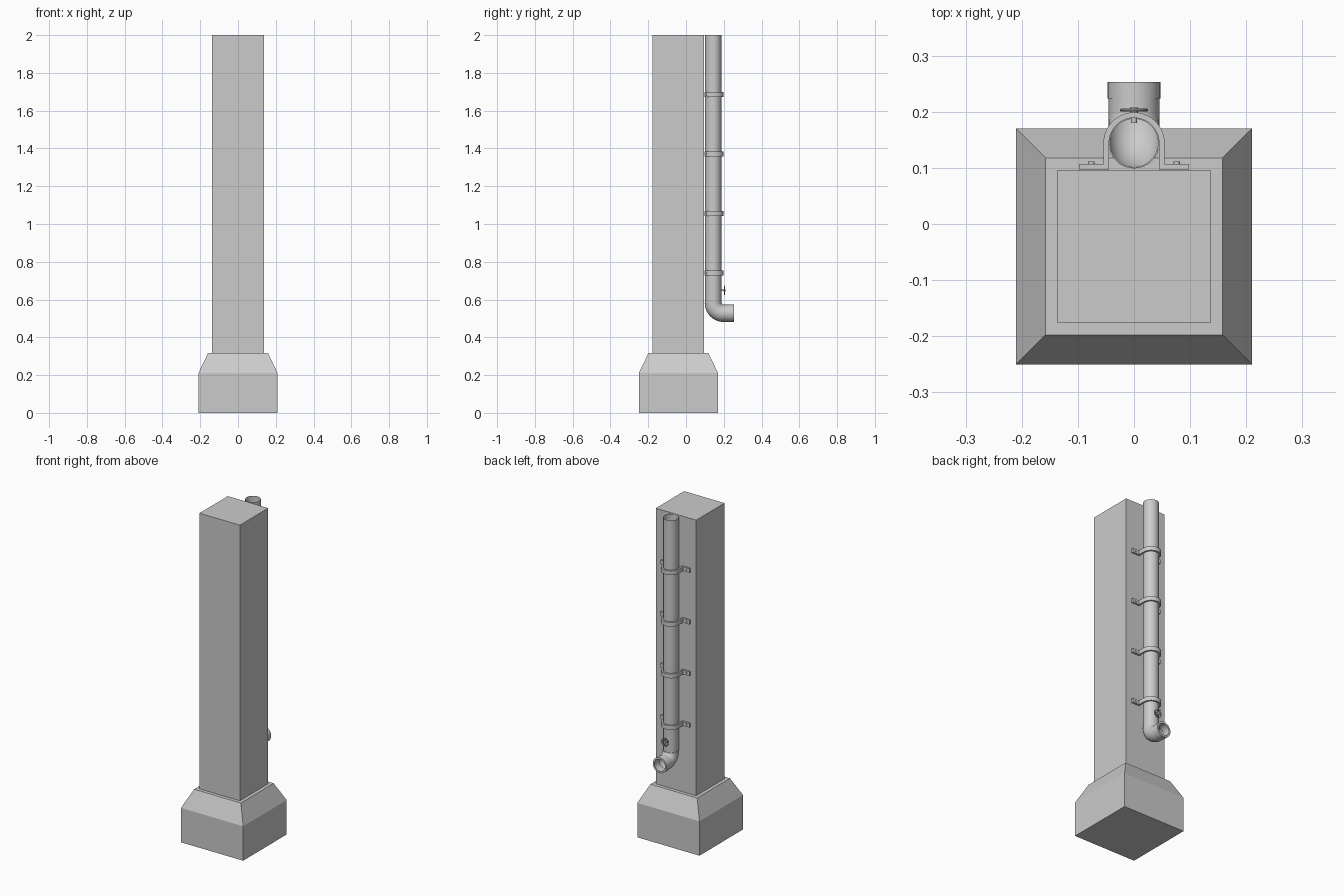
import bpy, bmesh, math
from mathutils import Vector, Matrix

if "Cube" in bpy.data.objects:
    bpy.data.objects.remove(bpy.data.objects["Cube"])

PY, PR = 0.1445, 0.043      # pipe axis y and radius
WALL = 0.097                # back face of the column
CY = -0.04                  # column centre y


def make(name, bm, smooth=False, recalc=True):
    if recalc:
        bmesh.ops.recalc_face_normals(bm, faces=bm.faces)
    me = bpy.data.meshes.new(name)
    bm.to_mesh(me)
    bm.free()
    ob = bpy.data.objects.new(name, me)
    bpy.context.collection.objects.link(ob)
    if smooth:
        bpy.ops.object.select_all(action='DESELECT')
        ob.select_set(True)
        bpy.context.view_layer.objects.active = ob
        bpy.ops.object.shade_smooth_by_angle(angle=math.radians(40))
    return ob


def skin(bm, rings, cap=False):
    """Join successive closed rings of points with quads."""
    rs = [[bm.verts.new(p) for p in r] for r in rings]
    n = len(rs[0])
    for a, b in zip(rs, rs[1:]):
        for i in range(n):
            j = (i + 1) % n
            bm.faces.new((a[i], a[j], b[j], b[i]))
    if cap:
        bm.faces.new(rs[0][::-1])
        bm.faces.new(rs[-1])


def square(h, z):
    return [(sx * h, CY + sy * h, z) for sx, sy in ((-1, -1), (1, -1), (1, 1), (-1, 1))]


def circle(c, d, r, n=32):
    """Ring round centre c facing along d, which lies in the yz plane."""
    d, x = Vector(d).normalized(), Vector((1, 0, 0))
    v = d.cross(x)
    return [Vector(c) + r * (math.cos(t) * x + math.sin(t) * v)
            for t in (2 * math.pi * i / n for i in range(n))]


def cylinder_y(bm, x, y0, y1, z, r, n=16):
    skin(bm, [circle((x, y, z), (0, 1, 0), r, n) for y in (y0, y1)], True)


# Plinth and column
bm = bmesh.new()
skin(bm, [square(0.21, 0), square(0.21, 0.21), square(0.158, 0.318)], True)
make("plinth", bm)
bm = bmesh.new()
skin(bm, [square(0.1365, 0.318), square(0.1365, 2.0)], True)
make("column", bm)

# Open downpipe
bm = bmesh.new()
skin(bm, [circle((0, PY, z), (0, 0, -1), PR) for z in (2.0, 0.575)])
make("downpipe", bm, True)

# Outlet elbow with a collar and a recessed mouth
EZ, BR, ER = 0.527, 0.055, 0.0455
rings = [circle((0, PY, EZ + BR), (0, 0, -1), PR)]
for i in range(13):
    a = math.pi / 2 * i / 12
    rings.append(circle((0, PY + BR * (1 - math.cos(a)), EZ + BR * (1 - math.sin(a))),
                        (0, math.sin(a), -math.cos(a)), ER))
for y, r in ((0.224, ER), (0.224, 0.047), (0.253, 0.047), (0.253, 0.036), (0.205, 0.036)):
    rings.append(circle((0, y, EZ), (0, 1, 0), r))
bm = bmesh.new()
skin(bm, rings)
make("outlet_elbow", bm, True)


# Pipe clamps: bent strap with two bolted feet
def strap_profile():
    ro, ri, t = 0.0545, 0.0445, 0.01
    arc = [math.pi * i / 20 for i in range(21)]
    outer = [(ro * math.cos(a), PY + ro * math.sin(a)) for a in arc]
    inner = [(ri * math.cos(a), PY + ri * math.sin(a)) for a in reversed(arc)]
    return ([(ri, WALL), (0.098, WALL), (0.098, WALL + t), (ro, WALL + t)] + outer +
            [(-ro, WALL + t), (-0.098, WALL + t), (-0.098, WALL), (-ri, WALL)] + inner)


for k in range(4):
    z = 0.74 + 0.315 * k
    prof = strap_profile()
    bm = bmesh.new()
    skin(bm, [[(x, y, z + dz) for x, y in prof] for dz in (-0.013, 0.013)], True)
    make(f"clamp_{k + 1}", bm, True)
    bm = bmesh.new()
    for x in (-0.076, 0.076):
        cylinder_y(bm, x, WALL + 0.01, WALL + 0.0145, z, 0.006, 12)
    make(f"clamp_bolts_{k + 1}", bm, True)

# Small valve: stem, hub, handwheel rim and spokes
VZ, VY = 0.649, 0.203
bm = bmesh.new()
cylinder_y(bm, 0, 0.18, VY, VZ, 0.005)
cylinder_y(bm, 0, VY - 0.004, 0.208, VZ, 0.007)
make("valve_stem", bm, True)
bm = bmesh.new()
section = [(0.0222 + 0.0028 * math.cos(t), 0.0028 * math.sin(t))
           for t in (2 * math.pi * i / 8 for i in range(9))]
skin(bm, [circle((0, VY + dy, VZ), (0, 1, 0), r, 24) for r, dy in section])
bmesh.ops.remove_doubles(bm, verts=bm.verts, dist=1e-5)
for a in (0, math.pi / 2):
    m = (Matrix.Translation((0, VY, VZ)) @ Matrix.Rotation(a, 4, 'Y')
         @ Matrix.Diagonal((0.043, 0.003, 0.004, 1)))
    bmesh.ops.create_cube(bm, size=1, matrix=m)
make("valve_handwheel", bm, True)
